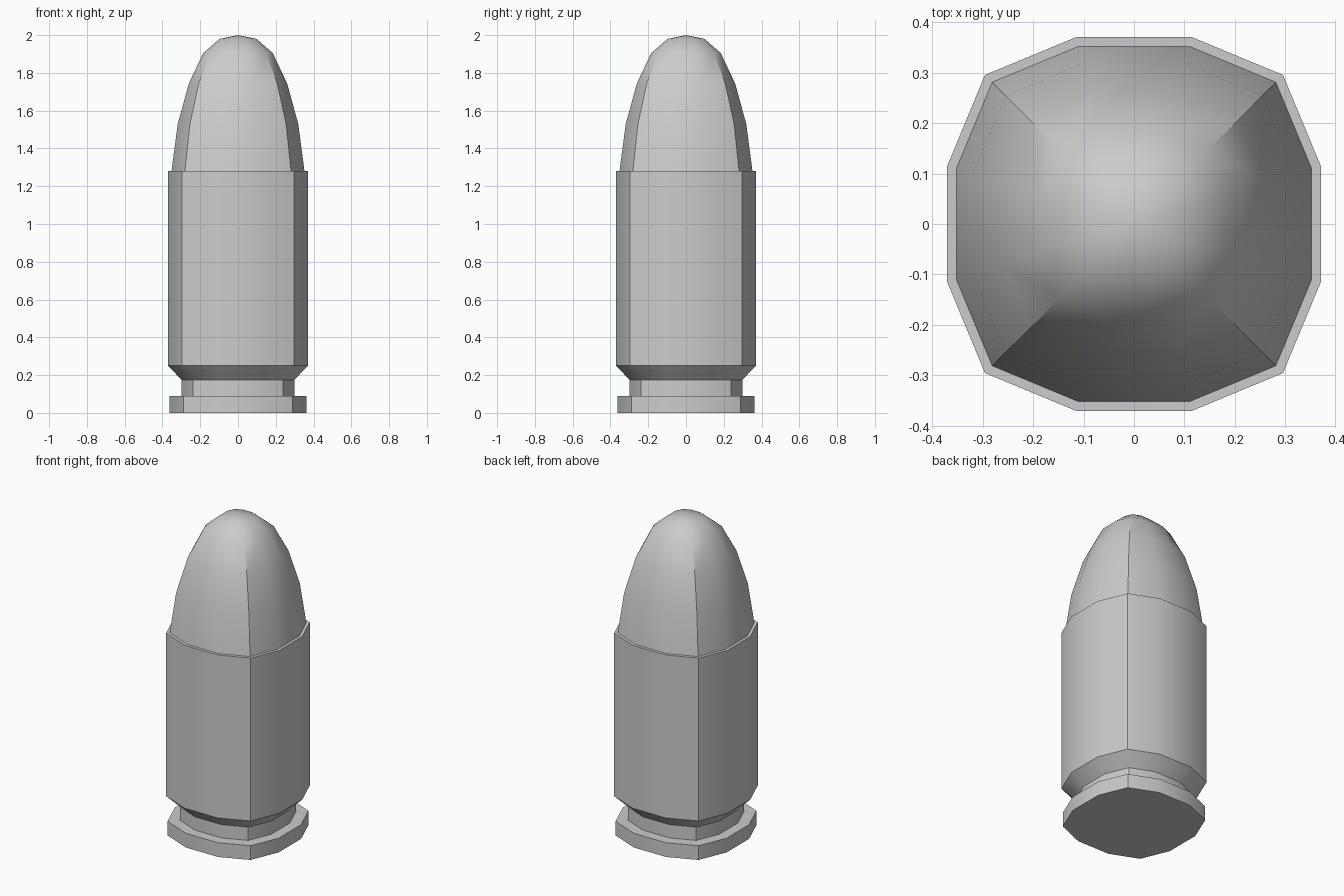
import bpy, bmesh, math

if "Cube" in bpy.data.objects:
    bpy.data.objects.remove(bpy.data.objects["Cube"])

# Twelve-sided, slightly squared cross-section at half-width 1
QUARTER = [(1.0, 0.311), (0.798, 0.798), (0.311, 1.0)]


def section():
    pts = []
    for k in range(4):
        c, s = round(math.cos(k * math.pi / 2)), round(math.sin(k * math.pi / 2))
        pts += [(x * c - y * s, x * s + y * c) for x, y in QUARTER]
    return pts


def loft(name, profile, tip=None, cap_bottom=False, angle=40):
    """Stack scaled cross-sections along z from (half-width, z) pairs."""
    bm = bmesh.new()
    rings = [[bm.verts.new((x * r, y * r, z)) for x, y in section()]
             for r, z in profile]
    n = len(rings[0])
    for lo, hi in zip(rings, rings[1:]):
        for i in range(n):
            j = (i + 1) % n
            bm.faces.new((lo[i], lo[j], hi[j], hi[i]))
    if cap_bottom:
        bm.faces.new(rings[0][::-1])
    if tip is not None:
        top = bm.verts.new((0, 0, tip))
        for i in range(n):
            bm.faces.new((rings[-1][i], rings[-1][(i + 1) % n], top))
    mesh = bpy.data.meshes.new(name)
    bm.to_mesh(mesh)
    bm.free()
    obj = bpy.data.objects.new(name, mesh)
    bpy.context.collection.objects.link(obj)
    bpy.ops.object.select_all(action='DESELECT')
    obj.select_set(True)
    bpy.context.view_layer.objects.active = obj
    bpy.ops.object.shade_smooth_by_angle(angle=math.radians(angle))
    return obj


# Casing: rim, extractor groove, bevel, straight wall, mouth lip
loft("casing", [(0.363, 0), (0.363, 0.09), (0.298, 0.09), (0.298, 0.174),
                (0.37, 0.25), (0.37, 1.28), (0.352, 1.28)], cap_bottom=True)

# Rounded projectile seated in the casing mouth
loft("projectile", [(0.352, 1.28), (0.319, 1.53), (0.26, 1.745),
                    (0.184, 1.905), (0.098, 1.98)], tip=2.0)
